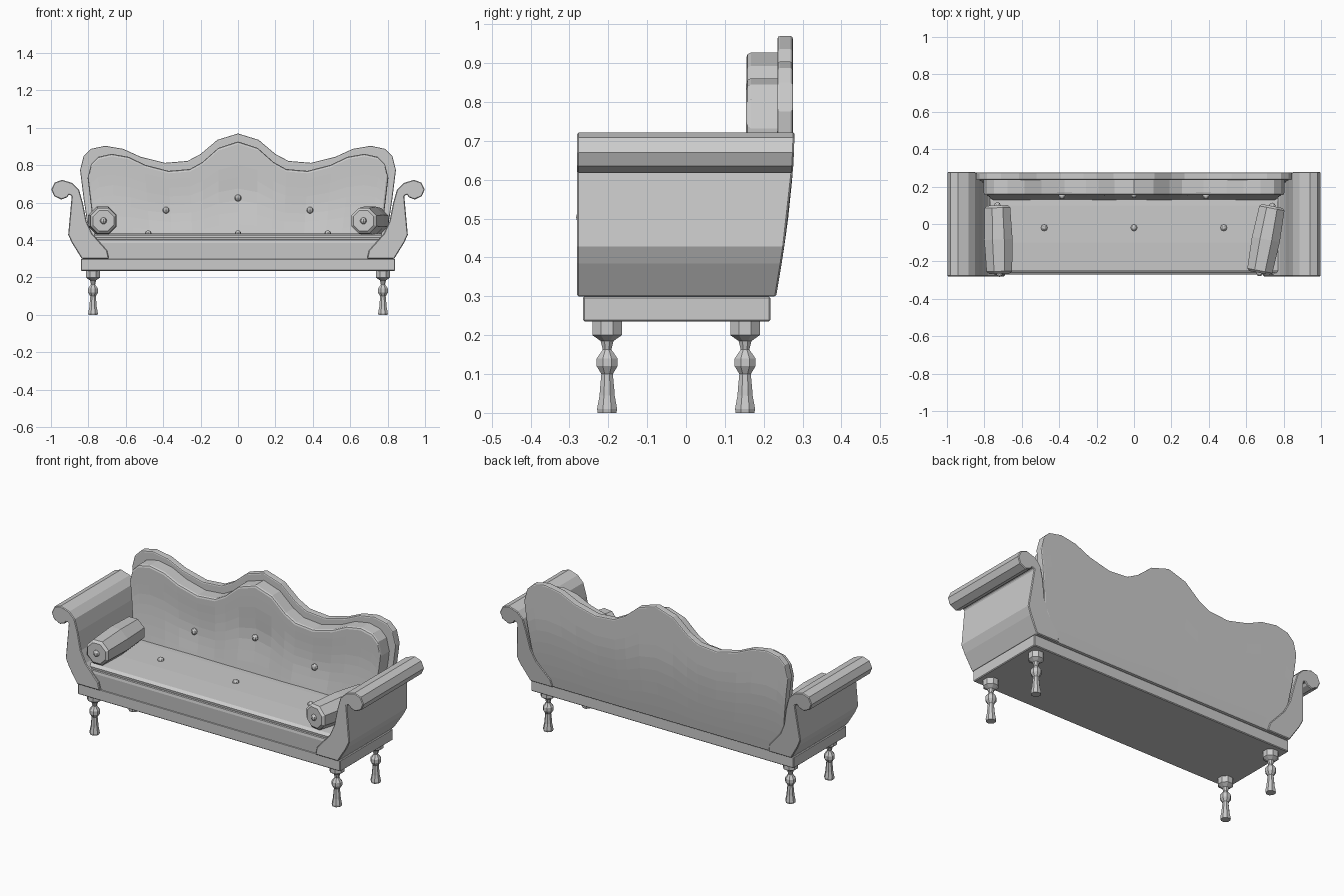
import bpy, math
from math import sin, cos, pi, exp

if "Cube" in bpy.data.objects:
    bpy.data.objects.remove(bpy.data.objects["Cube"])

def interp(x, pts):
    if x <= pts[0][0]:
        return pts[0][1]
    for (a, b), (c, d) in zip(pts, pts[1:]):
        if x <= c:
            return b + (d - b) * (x - a) / (c - a)
    return pts[-1][1]

def lean(z):
    """Backward curve shared by the back and the rear of the arms."""
    return -0.047 * (max(0, 0.7 - z) / 0.4) ** 1.5

def make(name, verts, faces, bevel=0, segments=1):
    me = bpy.data.meshes.new(name)
    me.from_pydata(verts, [], faces)
    ob = bpy.data.objects.new(name, me)
    bpy.context.collection.objects.link(ob)
    bpy.ops.object.select_all(action='DESELECT')
    ob.select_set(True)
    bpy.context.view_layer.objects.active = ob
    bpy.ops.object.mode_set(mode='EDIT')
    bpy.ops.mesh.select_all(action='SELECT')
    bpy.ops.mesh.normals_make_consistent(inside=False)
    bpy.ops.object.mode_set(mode='OBJECT')
    if bevel:
        m = ob.modifiers.new("Bevel", 'BEVEL')
        m.width, m.segments = bevel, segments
        m.limit_method, m.angle_limit = 'ANGLE', math.radians(50)
    return ob

def prism(name, front, back, bevel=0, segments=1):
    """Solid between two matching closed loops."""
    n = len(front)
    faces = [tuple(range(n)), tuple(range(2 * n - 1, n - 1, -1))]
    faces += [(i, (i + 1) % n, n + (i + 1) % n, n + i) for i in range(n)]
    return make(name, front + back, faces, bevel, segments)

def lathe(name, profile, sides=8):
    """Turned solid around z from (radius, height) pairs."""
    v = [(r * cos(2 * pi * (k + .5) / sides), r * sin(2 * pi * (k + .5) / sides), z)
         for r, z in profile for k in range(sides)]
    f = [(j * sides + k, j * sides + (k + 1) % sides,
          (j + 1) * sides + (k + 1) % sides, (j + 1) * sides + k)
         for j in range(len(profile) - 1) for k in range(sides)]
    last = (len(profile) - 1) * sides
    f += [tuple(range(sides))[::-1], tuple(range(last, last + sides))]
    return make(name, v, f)

def button(name, loc, r=0.018):
    bpy.ops.mesh.primitive_uv_sphere_add(segments=8, ring_count=6, radius=r, location=loc)
    bpy.context.object.name = name

# Base rail
loop = [(-.84, .235), (.84, .235), (.84, .30), (-.84, .30)]
prism("base_rail", [(x, -.265, z) for x, z in loop],
      [(x, .217, z) for x, z in loop], .004)

# Turned legs
leg = [(.026, 0), (.028, .01), (.021, .045), (.02, .06), (.016, .10), (.029, .12),
       (.029, .14), (.012, .163), (.018, .185), (.041, .20), (.041, .236)]
for sx, side in ((-1, "left"), (1, "right")):
    for y, pos in ((-.203, "front"), (.152, "back")):
        lathe(f"{pos}_{side}_leg", leg).location = (sx * .775, y, 0)

# Scrolled arms
arm = [(.69, .30), (.70, .345), (.74, .39), (.78, .435), (.81, .50), (.83, .60),
       (.85, .67), (.885, .705), (.94, .722), (.98, .708), (.998, .67), (.983, .635),
       (.945, .617), (.915, .628), (.903, .643), (.889, .636), (.908, .428),
       (.888, .385), (.835, .30)]
for sx, side in ((-1, "left"), (1, "right")):
    prism(f"{side}_arm", [(sx * x, -.28, z) for x, z in arm],
          [(sx * x, .279 + lean(z), z) for x, z in arm], .004)

# Seat with a rolled front edge
seat = [(-.265, .30), (-.271, .385), (-.268, .40), (-.26, .402), (-.262, .415), (-.245, .427),
        (-.1, .434), (.1, .434), (.2, .43), (.2, .30)]
prism("seat", [(-.77, y, z) for y, z in seat], [(.77, y, z) for y, z in seat])
for x in (-.48, 0, .48):
    button("seat_button", (x, -.02, .434))

# Serpentine back: crest heights and half-width by height
crest = [(0, .97), (.11, .936), (.2, .86), (.27, .823), (.39, .813), (.52, .845),
         (.615, .888), (.71, .904), (.785, .888), (.825, .85), (.845, .775)]
half_width = [(.30, .70), (.35, .72), (.40, .76), (.45, .80), (.62, .825), (.78, .845)]
tufts = [(-.385, .56), (0, .625), (.385, .56)]

def back_slab(name, sx, dz, zbot, y0, y1, tuft, bevel, rows=9):
    tops = [(-x, z) for x, z in crest[:0:-1]] + crest
    n = len(tops)
    front, rear = [], []
    for j in range(rows + 1):
        for x0, zt in tops:
            z = zbot + (zt - dz - zbot) * j / rows
            x = x0 * sx * interp(z + dz, half_width) / .845
            dent = sum(exp(-((x - a) ** 2 + (z - b) ** 2) / .012) for a, b in tufts)
            front.append((x, y0 + lean(z) + tuft * dent, z))
            rear.append((x, y1 + lean(z), z))
    o = len(front)
    faces = []
    for j in range(rows):
        for i in range(n - 1):
            a = j * n + i
            q = (a, a + 1, a + n + 1, a + n)
            faces += [q, tuple(k + o for k in q[::-1])]
        for e in (j * n, j * n + n - 1):
            faces.append((e, e + n, e + n + o, e + o))
    for s in (0, rows * n):
        faces += [(s + i, s + i + 1, s + i + 1 + o, s + i + o) for i in range(n - 1)]
    return make(name, front + rear, faces, bevel, 2)

back_slab("back_frame", 1, 0, .30, .235, .275, 0, .007)
back_slab("back_cushion", .952, .043, .36, .155, .25, .012, .014)
for x, z in tufts:
    button("back_button", (x, .16 + lean(z), z))

# Bolsters lying at each end, with end buttons
roll = [(.06, -.182), (.074, -.17), (.082, 0), (.074, .17), (.06, .182)]
for name, x, yaw in (("left_bolster", -.725, .03), ("right_bolster", .705, -.19)):
    b = lathe(name, roll)
    b.location = (x, -.083, .503)
    b.rotation_euler = (pi / 2, 0, yaw)
    for s in (-1, 1):
        button(name + "_button", (x - s * .182 * sin(yaw), -.083 + s * .182 * cos(yaw), .503))
